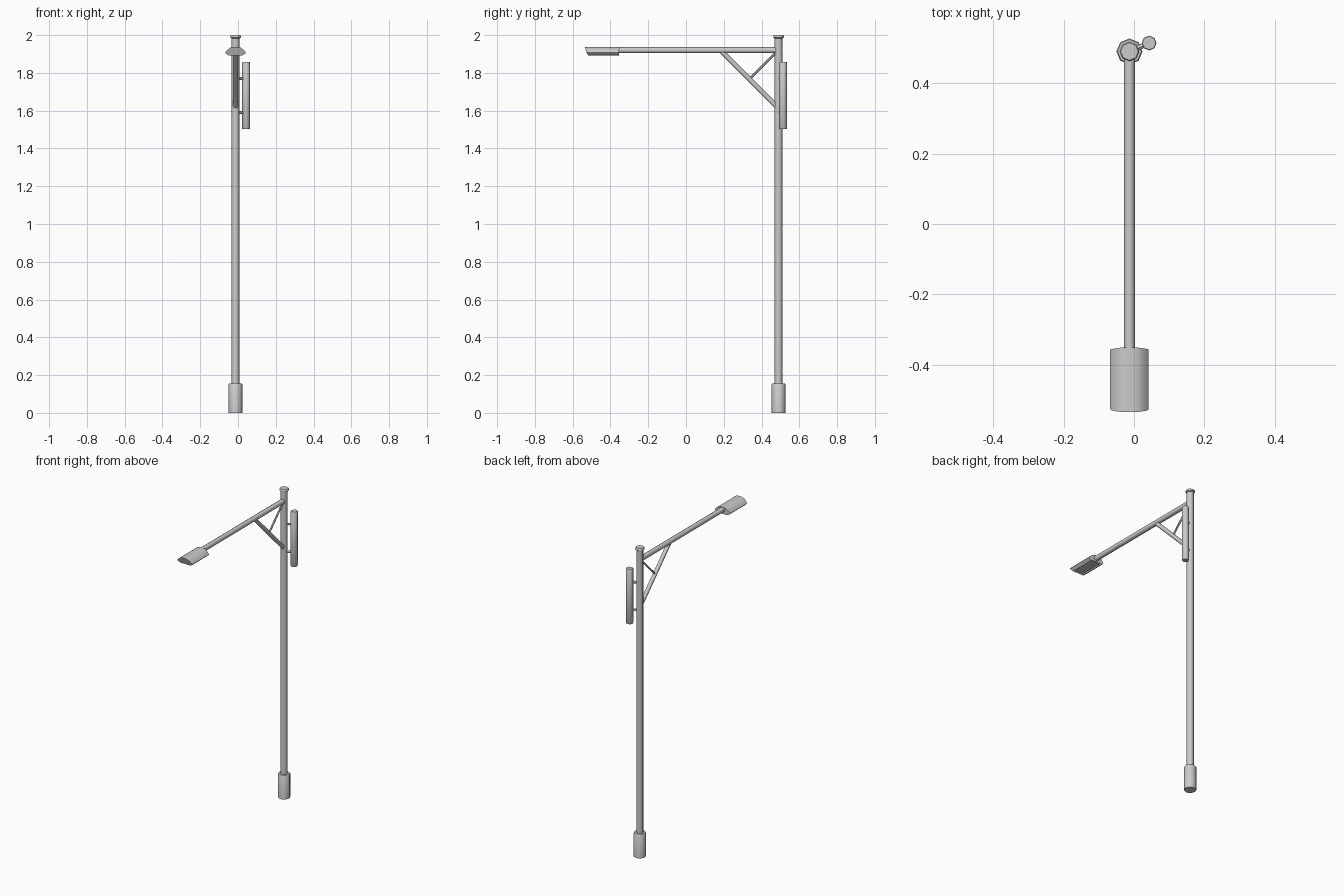
import bpy, bmesh, math
from mathutils import Vector

if "Cube" in bpy.data.objects:
    bpy.data.objects.remove(bpy.data.objects["Cube"])

PX, PY = -0.013, 0.49   # pole axis


def finish(name, bm, angle=50):
    bmesh.ops.recalc_face_normals(bm, faces=bm.faces)
    me = bpy.data.meshes.new(name)
    bm.to_mesh(me)
    bm.free()
    ob = bpy.data.objects.new(name, me)
    bpy.context.collection.objects.link(ob)
    bpy.ops.object.select_all(action='DESELECT')
    ob.select_set(True)
    bpy.context.view_layer.objects.active = ob
    bpy.ops.object.shade_smooth_by_angle(angle=math.radians(angle))
    return ob


def tube(name, a, b, r, sides=8):
    """Capped low-poly cylinder between two points."""
    a, b = Vector(a), Vector(b)
    d = b - a
    bm = bmesh.new()
    bmesh.ops.create_cone(bm, cap_ends=True, segments=sides, radius1=r, radius2=r, depth=d.length)
    rot = Vector((0, 0, 1)).rotation_difference(d.normalized()).to_matrix().to_4x4()
    bm.transform(rot)
    bmesh.ops.translate(bm, vec=(a + b) / 2, verts=bm.verts)
    return finish(name, bm)


def lathe(name, profile, x, y, sides=8):
    """Closed stack of rings given as (radius, z)."""
    bm = bmesh.new()
    rings = [[bm.verts.new((x + r * math.cos(2 * math.pi * i / sides),
                            y + r * math.sin(2 * math.pi * i / sides), z))
              for i in range(sides)] for r, z in profile]
    for lo, hi in zip(rings, rings[1:]):
        for i in range(sides):
            j = (i + 1) % sides
            bm.faces.new((lo[i], lo[j], hi[j], hi[i]))
    bm.faces.new(rings[0][::-1])
    bm.faces.new(rings[-1])
    return finish(name, bm)


# Pole with base sleeve and cap
tube("pole", (PX, PY, 0.1), (PX, PY, 1.99), 0.021)
lathe("base_sleeve", [(0.037, 0), (0.037, 0.15), (0.034, 0.155)], PX, PY)
lathe("pole_cap", [(0.022, 1.983), (0.028, 1.987), (0.028, 1.996), (0.025, 2.0)], PX, PY)

# Horizontal arm and diagonal bracing
tube("arm", (PX, PY, 1.92), (PX, -0.37, 1.92), 0.016)
tube("brace", (PX, 0.19, 1.912), (PX, 0.49, 1.612), 0.013)
tube("brace_strut", (PX, 0.335, 1.767), (PX, 0.475, 1.907), 0.006, 6)

# Side cylinder on two short brackets
CX, CY = 0.043, 0.514
lathe("side_cylinder", [(0.019, 1.502), (0.021, 1.505), (0.021, 1.855), (0.019, 1.858)], CX, CY)
for i, z in enumerate((1.59, 1.77)):
    tube(f"side_bracket_{i + 1}", (PX, PY, z), (CX, CY, z), 0.008, 6)

# Lamp head: domed section swept along the arm, recessed panel underneath
half = [(0.036, 1.893), (0.050, 1.901), (0.0545, 1.907), (0.051, 1.914),
        (0.040, 1.924), (0.027, 1.934), (0.013, 1.937)]
section = half + [(-x, z) for x, z in reversed(half)]
bm = bmesh.new()
rings = []
for front in (True, False):
    ring = []
    for x, z in section:
        low = max(0.0, (1.912 - z) / 0.019)
        curve = 0.006 * (x / 0.054) ** 2
        y = -0.535 + 0.014 * low + curve if front else -0.35 - curve
        ring.append(bm.verts.new((PX + x, y, z)))
    rings.append(ring)
n = len(section)
for i in range(n):
    j = (i + 1) % n
    f = bm.faces.new((rings[0][i], rings[0][j], rings[1][j], rings[1][i]))
    if i == n - 1:
        bottom = f
bm.faces.new(rings[0])
bm.faces.new(rings[1])
bmesh.ops.recalc_face_normals(bm, faces=bm.faces)
bmesh.ops.inset_region(bm, faces=[bottom], thickness=0.008, depth=0)
bmesh.ops.translate(bm, vec=(0, 0, 0.006), verts=list(bottom.verts))
finish("lamp_head", bm, 40)
